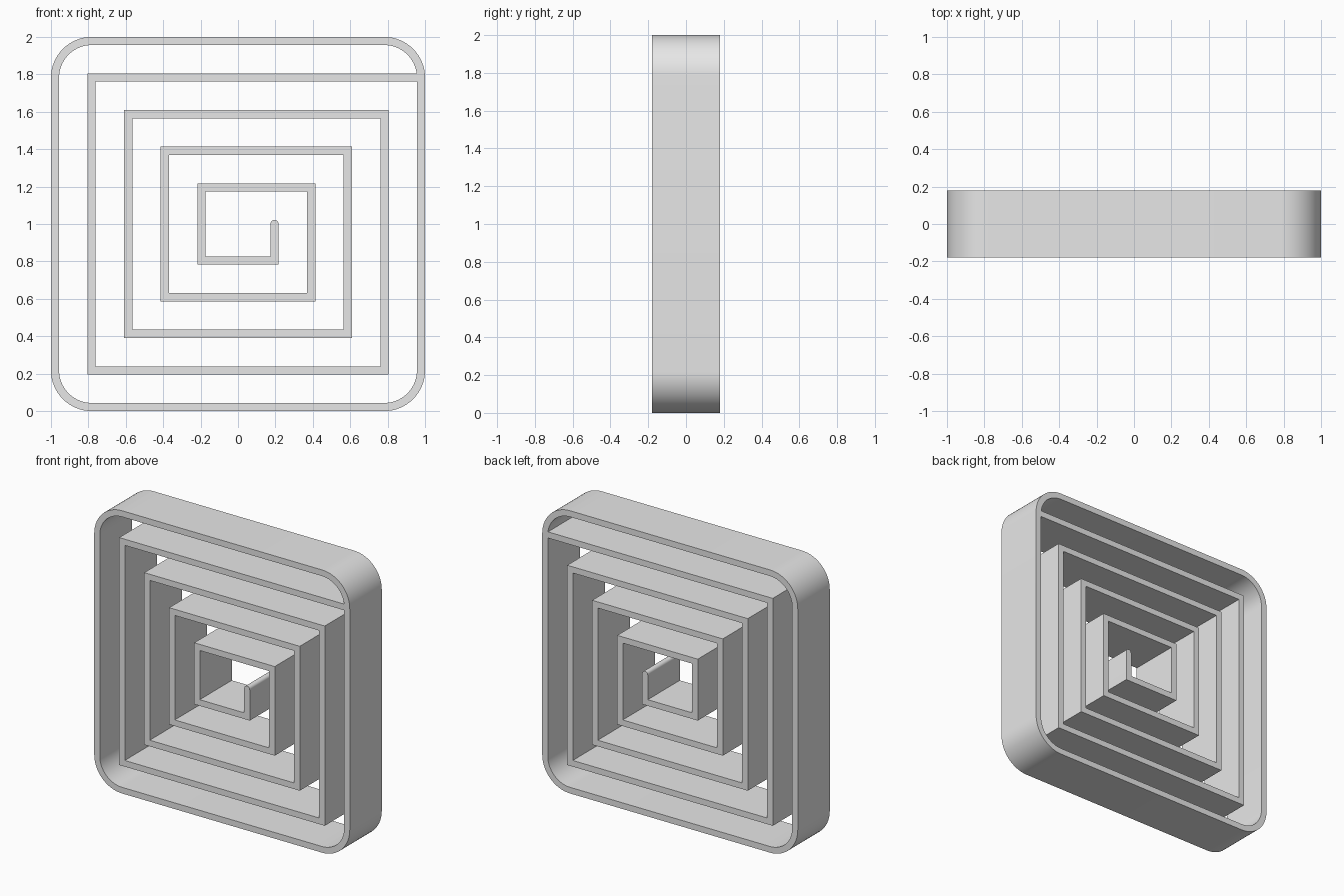
import bpy, bmesh
from math import sin, cos, pi, radians
from mathutils import Vector

if "Cube" in bpy.data.objects:
    bpy.data.objects.remove(bpy.data.objects["Cube"], do_unlink=True)

PITCH = 9 / 46        # spacing between neighbouring walls
HALF = PITCH / 9      # half of the wall thickness
DEPTH = 0.358
TURNS = 4

grey = bpy.data.materials.new("plain grey")
grey.diffuse_color = (0.8, 0.8, 0.8, 1)
grey.use_nodes = True
grey.node_tree.nodes["Principled BSDF"].inputs["Base Color"].default_value = (0.8, 0.8, 0.8, 1)


def make_wall(name, pairs, closed=False):
    """Fill a strip between paired (x, z) edge points and extrude it along y."""
    bm = bmesh.new()
    rows = [[bm.verts.new((p[0], -DEPTH / 2, p[1] + 1)) for p in pair] for pair in pairs]
    following = rows[1:] + (rows[:1] if closed else [])
    for (a, b), (c, d) in zip(rows, following):
        bm.faces.new((a, b, d, c))
    bmesh.ops.remove_doubles(bm, verts=bm.verts[:], dist=1e-5)
    grown = bmesh.ops.extrude_face_region(bm, geom=bm.faces[:], use_keep_orig=True)
    moved = [g for g in grown["geom"] if isinstance(g, bmesh.types.BMVert)]
    bmesh.ops.translate(bm, verts=moved, vec=(0, DEPTH, 0))
    bmesh.ops.recalc_face_normals(bm, faces=bm.faces[:])
    mesh = bpy.data.meshes.new(name)
    bm.to_mesh(mesh)
    bm.free()
    mesh.materials.append(grey)
    mesh.shade_smooth()
    mesh.set_sharp_from_angle(angle=radians(30))
    obj = bpy.data.objects.new(name, mesh)
    bpy.context.collection.objects.link(obj)
    return obj


# Outer frame: rounded square ring
ring = []
STEPS = 16
for quarter in range(4):
    mid = (quarter + 0.5) * pi / 2
    centre = Vector((cos(mid), sin(mid))) * TURNS * PITCH * 2 ** 0.5
    for i in range(STEPS + 1):
        a = (quarter + i / STEPS) * pi / 2
        ray = Vector((cos(a), sin(a)))
        ring.append((centre + ray * (PITCH + HALF), centre + ray * (PITCH - HALF)))
make_wall("outer_frame", ring, closed=True)

# Square spiral centreline, from the inner tip out to the frame
path = [Vector((1, 0))]
for k in range(1, TURNS + 1):
    path += [Vector(p) for p in ((k, -k), (-k, -k), (-k, k), (k + 1, k))]
path = [p * PITCH for p in path]
path[-1].x -= HALF    # stops on the inner face of the frame

# Rounded inner tip
strip = []
for i in range(8):
    a = pi / 2 * (1 - i / 8)
    strip.append([path[0] + HALF * Vector((side * cos(a), sin(a))) for side in (1, -1)])

# Mitred corners along the spiral
normals = []
for p, q in zip(path, path[1:]):
    d = (q - p).normalized()
    normals.append(Vector((-d.y, d.x)))
for i, p in enumerate(path):
    if i == 0:
        n = normals[0]
    elif i == len(path) - 1:
        n = normals[-1]
    else:
        n = normals[i - 1] + normals[i]
    strip.append([p + n * HALF, p - n * HALF])
make_wall("spiral_wall", strip)
